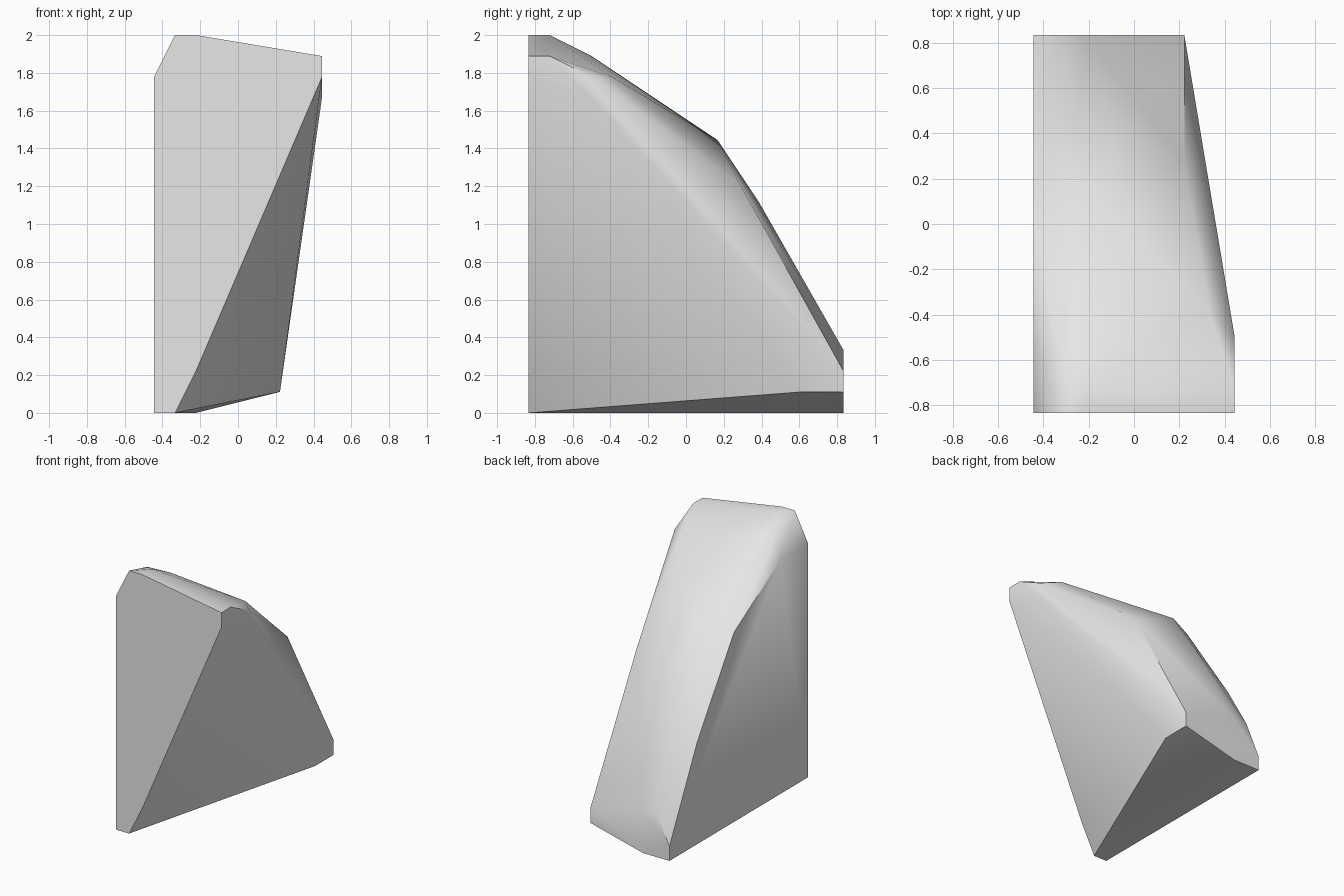
import bpy
import bmesh
import math

cube = bpy.data.objects.get("Cube")
if cube:
    bpy.data.objects.remove(cube, do_unlink=True)

# The stone is laid out on a whole-number lattice, 18 steps tall
STEP = 2 / 18
WIDTH, DEPTH = 8, 15

# Outlines as (depth, height), each at one step across the width
left_flank = [(0, 0), (0, 16), (3, 16), (8, 13), (12, 7), (15, 1), (15, 0)]
shoulder = [(0, 0), (0, 18), (2, 17.5), (8, 13), (15, 3)]
ridge = [(0, 2), (0, 18), (1, 18), (3, 17), (9, 13), (11, 10), (15, 3), (15, 0)]
right_foot = [(10, 11), (15, 2), (15, 1), (13, 1)]
right_bevel = [(4, 16)]
right_crown = [(0, 16), (0, 17), (1, 17), (3, 16), (3, 15)]
outlines = {0: left_flank, 1: shoulder, 2: ridge,
            6: right_foot, 7: right_bevel, 8: right_crown}


def make_material(name, color):
    mat = bpy.data.materials.new(name)
    mat.use_nodes = True
    mat.diffuse_color = color
    for node in mat.node_tree.nodes:
        if node.type == 'BSDF_PRINCIPLED':
            node.inputs["Base Color"].default_value = color
    return mat


def hull_from_outlines(name, sections, material):
    """Wrap a convex skin around the outlines and merge its flat areas."""
    bm = bmesh.new()
    for across, outline in sections.items():
        for depth, height in outline:
            bm.verts.new(((across - WIDTH / 2) * STEP,
                          (depth - DEPTH / 2) * STEP,
                          height * STEP))
    bmesh.ops.convex_hull(bm, input=bm.verts[:])
    loose = [v for v in bm.verts if not v.link_faces]
    bmesh.ops.delete(bm, geom=loose, context='VERTS')
    bmesh.ops.dissolve_limit(bm, angle_limit=math.radians(1),
                             verts=bm.verts[:], edges=bm.edges[:])
    bmesh.ops.recalc_face_normals(bm, faces=bm.faces[:])
    mesh = bpy.data.meshes.new(name)
    bm.to_mesh(mesh)
    bm.free()
    mesh.materials.append(material)
    obj = bpy.data.objects.new(name, mesh)
    bpy.context.collection.objects.link(obj)
    return obj


# Wedge-shaped stone with soft bevels and crisp cut sides
grey = make_material("plain_grey", (0.8, 0.8, 0.8, 1))
stone = hull_from_outlines("wedge_stone", outlines, grey)

bpy.ops.object.select_all(action='DESELECT')
stone.select_set(True)
bpy.context.view_layer.objects.active = stone
bpy.ops.object.shade_smooth_by_angle(angle=math.radians(42))
